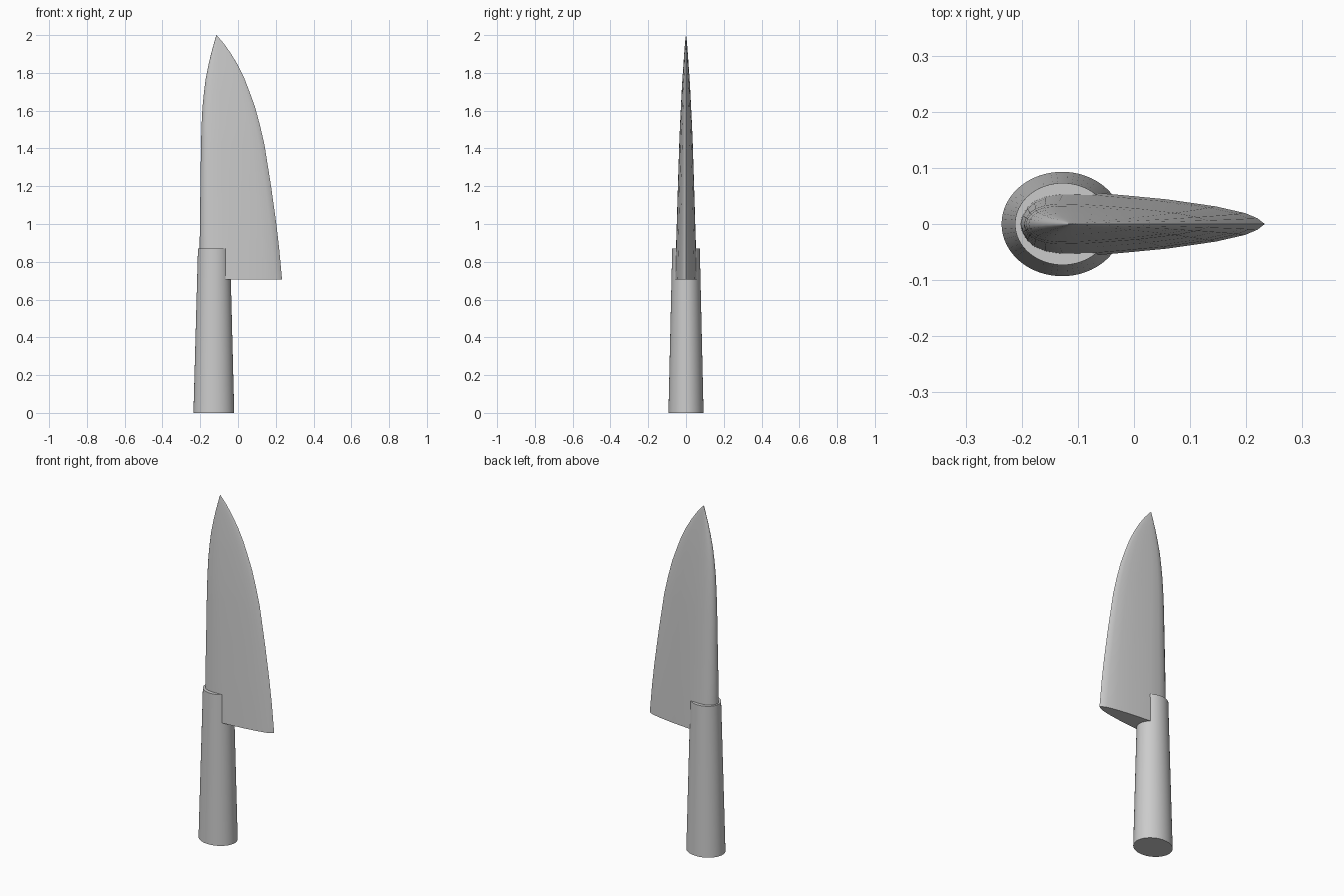
import bpy, bmesh, math

if "Cube" in bpy.data.objects:
    bpy.data.objects.remove(bpy.data.objects["Cube"])


def loft(name, rings, angle):
    """Skin a stack of closed rings, cap both ends, shade smooth."""
    bm = bmesh.new()
    loops = [[bm.verts.new(p) for p in ring] for ring in rings]
    n = len(loops[0])
    for a, b in zip(loops, loops[1:]):
        for i in range(n):
            j = (i + 1) % n
            bm.faces.new((a[i], a[j], b[j], b[i]))
    bm.faces.new(loops[0])
    bm.faces.new(loops[-1])
    bmesh.ops.remove_doubles(bm, verts=bm.verts, dist=1e-5)
    bmesh.ops.recalc_face_normals(bm, faces=bm.faces)
    mesh = bpy.data.meshes.new(name)
    bm.to_mesh(mesh)
    bm.free()
    ob = bpy.data.objects.new(name, mesh)
    bpy.context.collection.objects.link(ob)
    bpy.ops.object.select_all(action='DESELECT')
    bpy.context.view_layer.objects.active = ob
    ob.select_set(True)
    bpy.ops.object.shade_smooth_by_angle(angle=math.radians(angle))
    return ob


def ellipse(cx, rx, ry, z, n=64):
    return [(cx + rx * math.cos(math.tau * i / n),
             ry * math.sin(math.tau * i / n), z) for i in range(n)]


# Handle: oval grip, tapering upward
loft("handle", [ellipse(-0.128, 0.108, 0.093, 0.0),
                ellipse(-0.127, 0.085, 0.073, 0.87)], 40)

# Blade section: (position from spine to edge, share of half thickness)
SECTION = [(0, 0), (0.01, 0.3), (0.03, 0.55), (0.06, 0.76), (0.11, 0.92),
           (0.18, 1), (0.32, 0.97), (0.45, 0.88), (0.6, 0.77), (0.8, 0.55),
           (0.92, 0.34), (0.97, 0.18), (1, 0)]

# Blade outline: (height, spine x, edge x, half thickness)
OUTLINE = [(0.707, -0.203, 0.233, 0.057), (0.87, -0.203, 0.218, 0.053),
           (1.0, -0.202, 0.203, 0.049), (1.2, -0.199, 0.175, 0.043),
           (1.42, -0.196, 0.14, 0.036), (1.52, -0.193, 0.117, 0.032),
           (1.62, -0.188, 0.09, 0.027), (1.7, -0.180, 0.061, 0.023),
           (1.77, -0.171, 0.034, 0.019), (1.84, -0.157, 0.0, 0.014),
           (1.9, -0.143, -0.036, 0.010), (1.95, -0.129, -0.071, 0.006),
           (1.98, -0.121, -0.096, 0.003), (2.0, -0.115, -0.1145, 0.0003)]


def blade_ring(z, spine, edge, half):
    side = [(spine + (edge - spine) * u, half * t, z) for u, t in SECTION]
    return side + [(x, -y, h) for x, y, h in side[-2:0:-1]]


loft("blade", [blade_ring(*row) for row in OUTLINE], 50)
